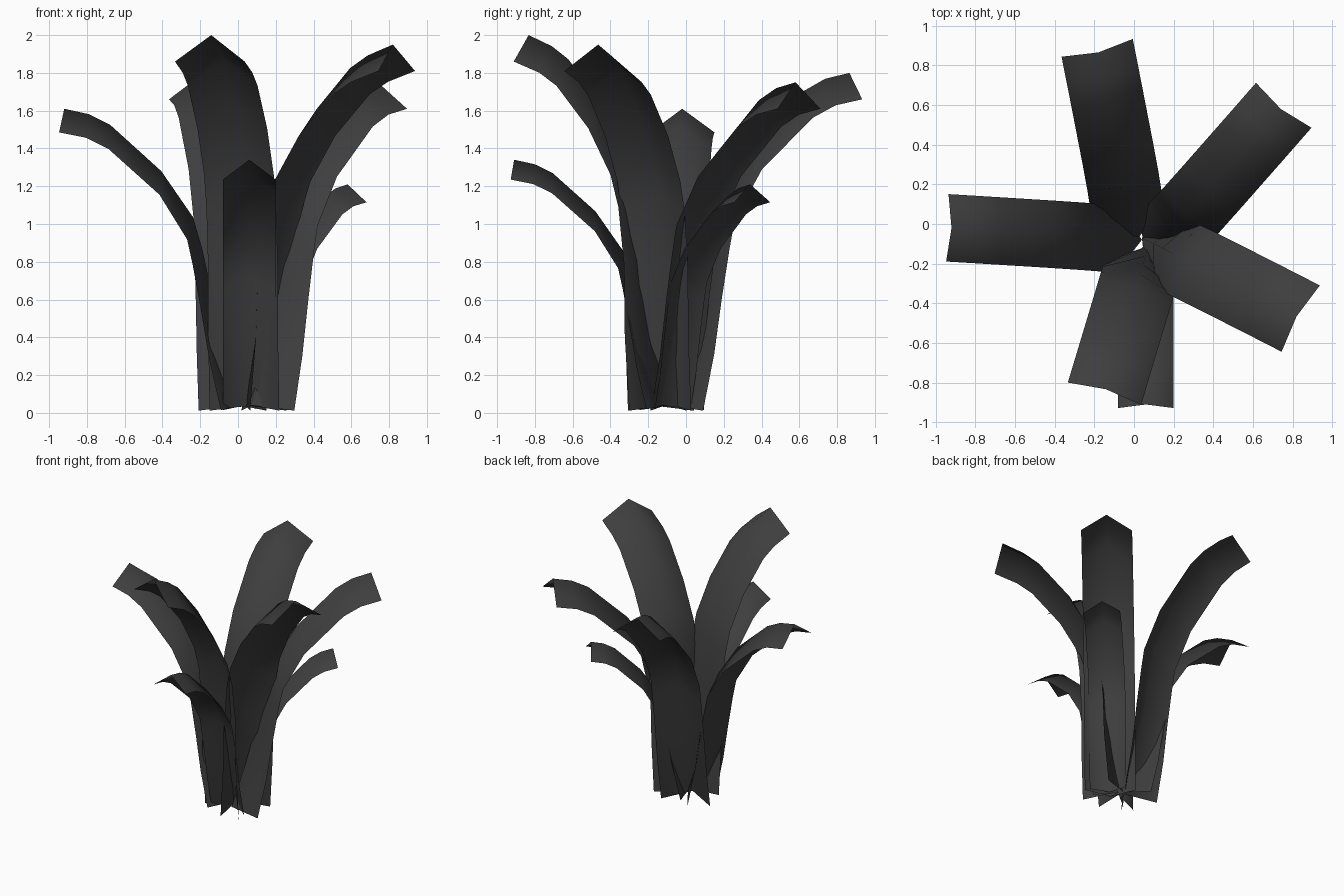
import bpy
import math
from mathutils import Vector

cube = bpy.data.objects.get("Cube")
if cube:
    bpy.data.objects.remove(cube, do_unlink=True)

leaf_mat = bpy.data.materials.new("charcoal_leaf")
leaf_mat.use_nodes = True
COLOUR = (0.048, 0.048, 0.048, 1)
leaf_mat.diffuse_color = COLOUR
leaf_mat.node_tree.nodes["Principled BSDF"].inputs["Base Color"].default_value = COLOUR

# Arching ridge lines: (share of reach, share of height)
ARCHED = [(0, 0), (.09, .17), (.175, .35), (.24, .53), (.29, .635),
          (.465, .79), (.745, .945), (.865, .982), (1, 1)]
UPRIGHT = [(0, 0), (.07, .2), (.13, .4), (.2, .585), (.285, .69),
           (.48, .82), (.71, .935), (.83, .97), (1, 1)]
# Edge offset from the ridge at each station: (outward, downward) shares of depth
FOLD = [(1, .2), (.8, .2), (.5, .35), (.35, .7), (.2, .95),
        (.03, 1), (.05, 1), (.08, 1), (.17, 1)]
BASE_Z = 0.04


def make_leaf(name, profile, base, tip, half_width, depth, yaw):
    """Folded strip whose ridge arches from base to tip; edges hang outside it."""
    start = Vector((*base, BASE_Z))
    span = Vector(tip) - start
    a = math.radians(yaw)
    out = Vector((math.cos(a), math.sin(a), 0))
    side = Vector((out.y, -out.x, 0)) * half_width
    verts, faces = [], []
    for (r, h), (outward, down) in zip(profile, FOLD):
        p = start + Vector((span.x * r, span.y * r, span.z * h))
        edge = p + (out * outward - Vector((0, 0, down))) * depth
        verts += [edge - side, p, edge + side]
    for i in range(len(profile) - 1):
        for j in range(2):
            k = i * 3 + j
            faces.append((k, k + 1, k + 4, k + 3))
    mesh = bpy.data.meshes.new(name)
    mesh.from_pydata([tuple(v) for v in verts], [], faces)
    mesh.materials.append(leaf_mat)
    for poly in mesh.polygons:
        poly.use_smooth = True
    leaf = bpy.data.objects.new(name, mesh)
    bpy.context.collection.objects.link(leaf)


# Leaves: name, ridge line, root, tip of ridge, half width, fold depth, facing angle
make_leaf("back_leaf", ARCHED, (.005, -.09), (-.18, .865, 1.8), .185, .14, 104)
make_leaf("back_left_leaf", ARCHED, (.07, -.18), (.74, .58, 1.75), .18, .14, 51)
make_leaf("front_left_leaf", UPRIGHT, (.04, -.07), (.82, -.465, 1.95), .193, .14, -30)
make_leaf("front_leaf", UPRIGHT, (.075, -.11), (-.142, -.833, 2.0), .193, .14, -107)
make_leaf("right_leaf", ARCHED, (.04, -.08), (-.92, -.02, 1.61), .17, .125, 178)
make_leaf("small_front_leaf", ARCHED, (.06, -.105), (.06, -.91, 1.34), .14, .105, -90)
make_leaf("small_back_left_leaf", ARCHED, (.11, -.135), (.58, .34, 1.21), .13, .095, 43)
